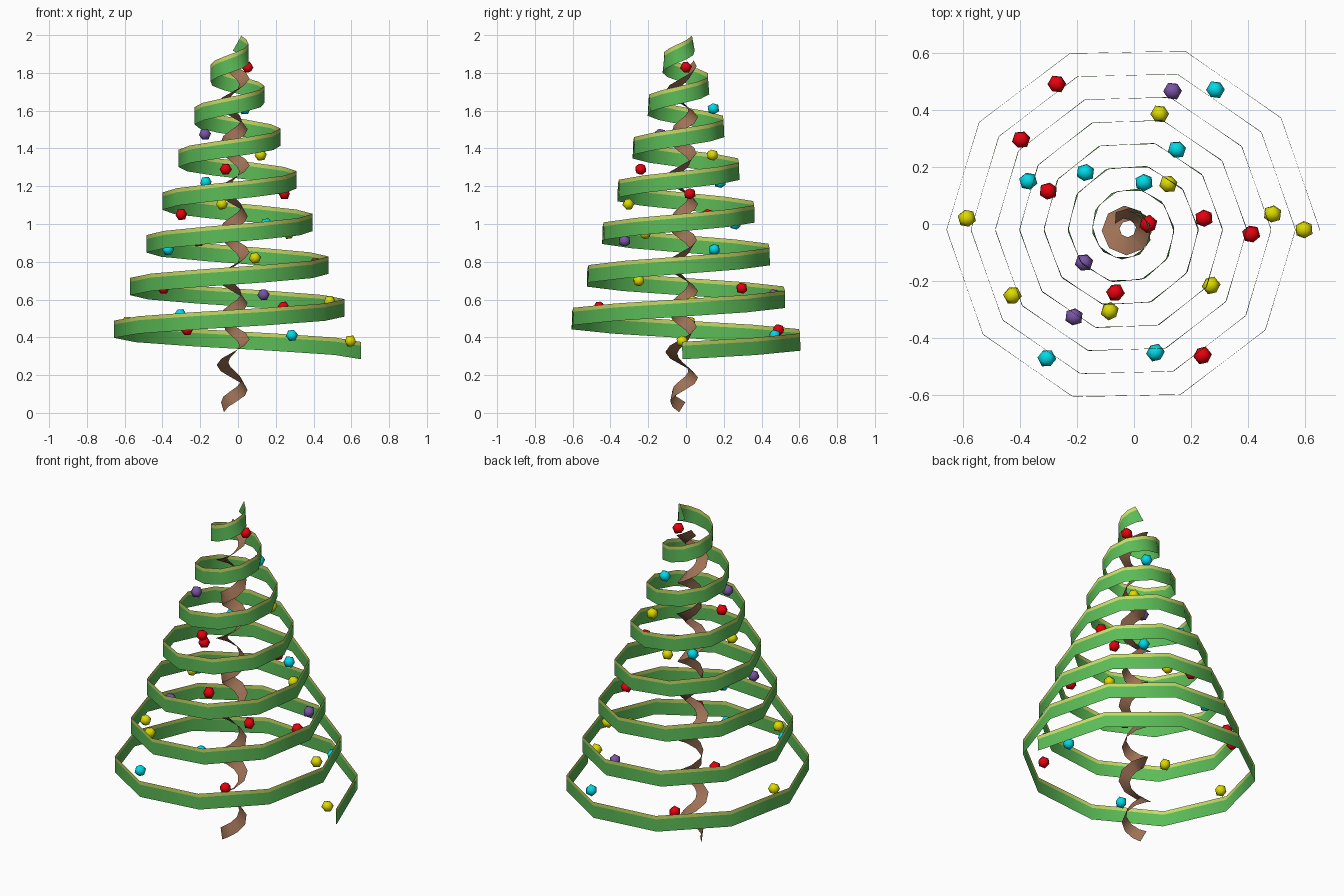
import bpy, bmesh, math
from mathutils import Vector

if "Cube" in bpy.data.objects:
    bpy.data.objects.remove(bpy.data.objects["Cube"])

CENTRE = Vector((-0.024, -0.02, 0))


def material(name, rgb):
    m = bpy.data.materials.new(name)
    m.diffuse_color = (*rgb, 1)
    m.use_nodes = True
    m.node_tree.nodes["Principled BSDF"].inputs["Base Color"].default_value = m.diffuse_color
    return m


GREEN = material("leaf_green", (0.105, 0.50, 0.095))
OLIVE = material("olive_trim", (0.56, 0.70, 0.13))
BROWN = material("bark_brown", (0.34, 0.165, 0.09))
BAUBLE_MATS = {
    "red": material("red", (0.80, 0.0, 0.004)),
    "cyan": material("cyan", (0.0, 0.70, 0.80)),
    "yellow": material("yellow", (0.72, 0.70, 0.0)),
    "purple": material("purple", (0.19, 0.09, 0.37)),
}


def ribbon(name, rows, mats):
    """Thin strip through rows of points; each lane gets its own material."""
    bm = bmesh.new()
    grid = [[bm.verts.new(p) for p in row] for row in rows]
    for a, b in zip(grid, grid[1:]):
        for lane in range(len(a) - 1):
            f = bm.faces.new((a[lane], b[lane], b[lane + 1], a[lane + 1]))
            f.material_index = lane
            f.smooth = True
    me = bpy.data.meshes.new(name)
    bm.to_mesh(me)
    bm.free()
    for m in mats:
        me.materials.append(m)
    ob = bpy.data.objects.new(name, me)
    bpy.context.collection.objects.link(ob)
    return ob


# Conical leaf spiral: ten sides per turn, 7.2 turns, olive strip along the top
PITCH, HALF = 0.226, 0.046
rows = []
for i in range(73):
    t = i / 10
    a = math.tau * t
    r = 0.674 - 0.085 * t
    mid = CENTRE + Vector((r * math.cos(a), r * math.sin(a), 0.33 + PITCH * t))
    # width runs square to the climbing direction
    slope = math.atan2(PITCH, math.tau * r)
    side = Vector((math.sin(a), -math.cos(a), 0)) * math.sin(slope)
    side.z = math.cos(slope)
    rows.append([mid + side * h for h in (-HALF, HALF - 0.021, HALF)])
ribbon("leaf_spiral", rows, [GREEN, OLIVE])

# Trunk: narrow helix whose strip slowly rolls about its own path
T_PITCH, T_RADIUS, T_HALF, SIDES = 0.23, 0.058, 0.032, 8
slope = math.atan2(T_PITCH, math.tau * T_RADIUS)
rows = []
for i in range(int(7.9 * SIDES) + 1):
    t = i / SIDES
    a = math.pi + math.tau * t
    out = Vector((math.cos(a), math.sin(a), 0))
    up = Vector((math.sin(a), -math.cos(a), 0)) * math.sin(slope)
    up.z = math.cos(slope)
    roll = math.pi / 2 * (t - 0.15)
    side = (up * math.cos(roll) - out * math.sin(roll)) * T_HALF
    mid = CENTRE + out * T_RADIUS + Vector((0, 0, 0.03 + T_PITCH * t))
    rows.append([mid - side, mid + side])
ribbon("trunk_spiral", rows, [BROWN])

# Baubles, grouped by colour
BAUBLES = {
    "red": [(-.27, .49, .44), (-.395, .295, .66), (-.30, .115, 1.05), (.245, .02, 1.16),
            (.41, -.035, .79), (-.065, -.24, 1.29), (.24, -.46, .56), (.05, 0, 1.83)],
    "cyan": [(.285, .47, .41), (.15, .26, 1.0), (-.17, .18, 1.22), (.035, .145, 1.61),
             (-.37, .15, .865), (-.305, -.47, .52), (.075, -.45, .73)],
    "yellow": [(.09, .385, .82), (.12, .14, 1.365), (.485, .035, .59), (.595, -.02, .38),
               (-.585, .02, .48), (-.425, -.25, .70), (.27, -.215, .95), (-.085, -.305, 1.105)],
    "purple": [(.135, .465, .625), (-.175, -.135, 1.475), (-.21, -.325, .91)],
}
for colour, places in BAUBLES.items():
    for n, p in enumerate(places, 1):
        bpy.ops.mesh.primitive_ico_sphere_add(subdivisions=1, radius=0.033, location=p,
                                              rotation=(0.4, 0.3, 0.2 * n))
        bpy.ops.object.shade_smooth()
        ob = bpy.context.object
        ob.name = f"{colour}_bauble_{n}"
        ob.data.materials.append(BAUBLE_MATS[colour])
